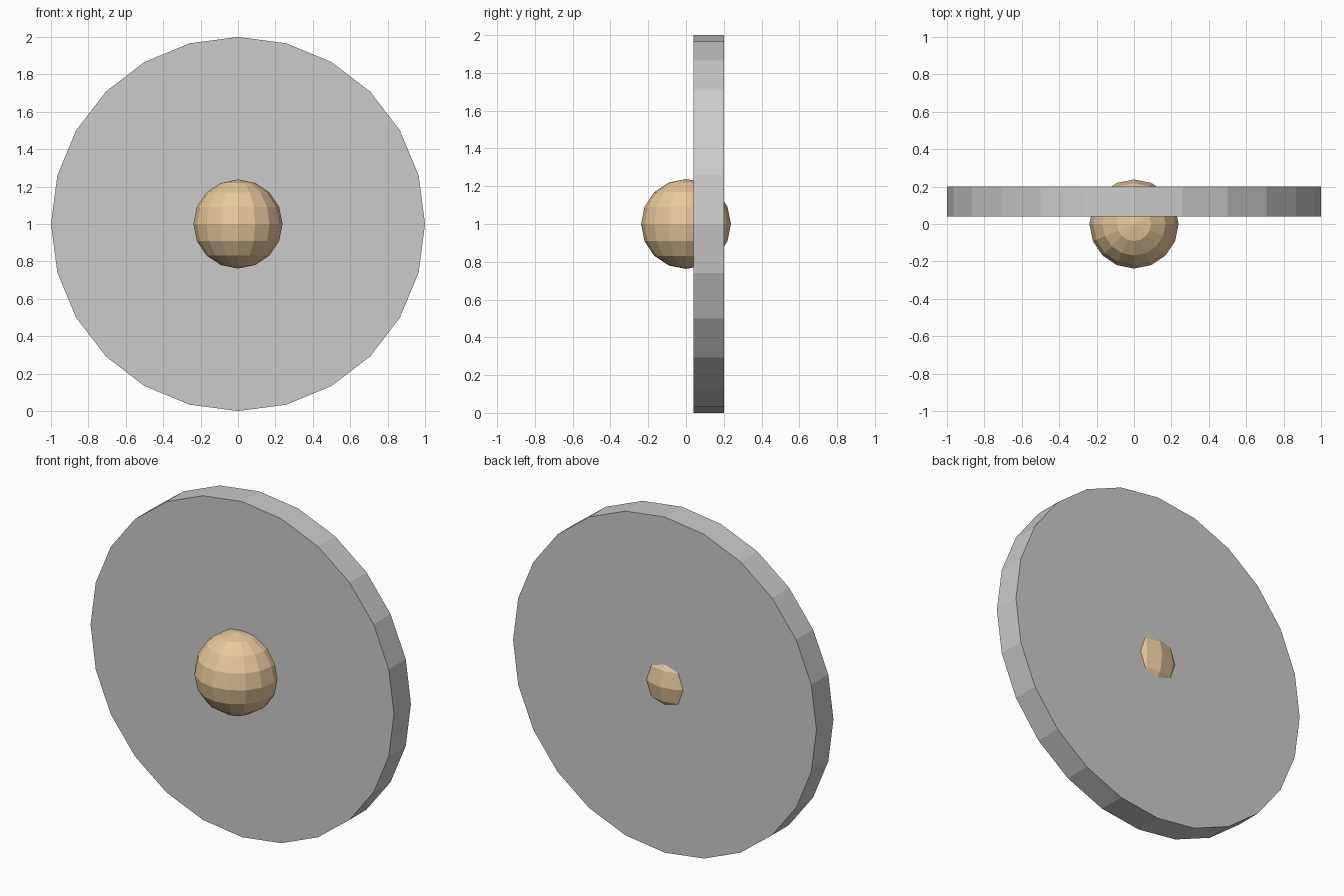
import bpy
import math

if "Cube" in bpy.data.objects:
    bpy.data.objects.remove(bpy.data.objects["Cube"])

# Flat 24-sided disc, standing upright and facing the front
bpy.ops.mesh.primitive_cylinder_add(vertices=24, radius=1, depth=0.16,
                                    location=(0, 0.12, 1),
                                    rotation=(math.pi / 2, 0, 0))
bpy.context.object.name = "disc"

# Faceted knob pushed through the middle of the disc
bpy.ops.mesh.primitive_uv_sphere_add(segments=16, ring_count=8, radius=0.238,
                                     location=(0, 0, 1))
knob = bpy.context.object
knob.name = "knob"
tan = bpy.data.materials.new("tan")
tan.diffuse_color = (0.8, 0.58, 0.33, 1)
tan.use_nodes = True
tan.node_tree.nodes["Principled BSDF"].inputs["Base Color"].default_value = tan.diffuse_color
knob.data.materials.append(tan)
